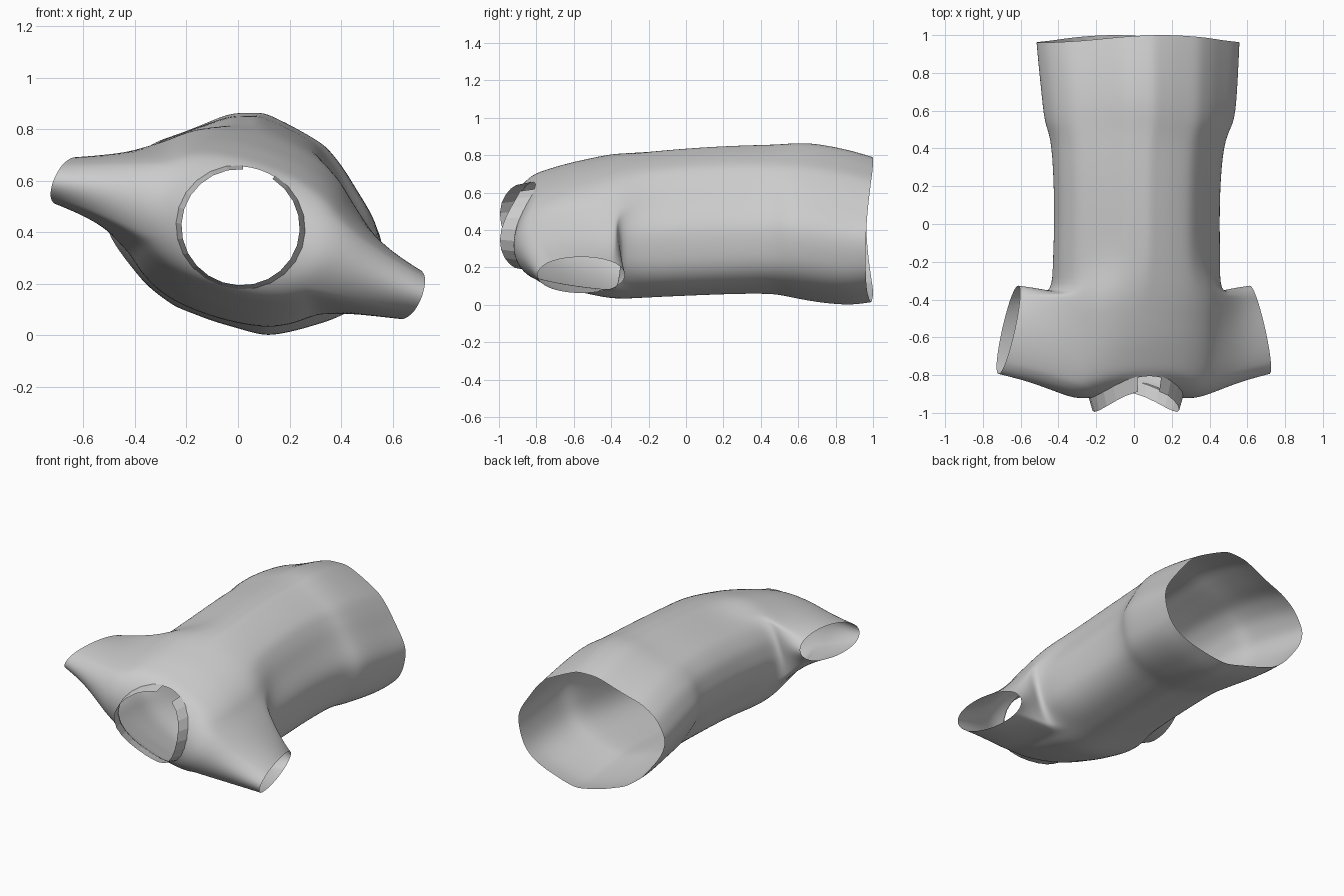
import bpy, bmesh, math
from mathutils import Vector

if "Cube" in bpy.data.objects:
    bpy.data.objects.remove(bpy.data.objects["Cube"])

N = 48                        # columns around the body
TILT = math.radians(-18)      # roll of the shoulder line
U = Vector((math.cos(TILT), 0, math.sin(TILT)))
V = Vector((-math.sin(TILT), 0, math.cos(TILT)))
C = Vector((0.01, 0, 0.42))

# cross-section of the waist / hem, (x, z)
PROFILE = [(.56, .36), (.55, .43), (.48, .54), (.41, .65), (.34, .73), (.2, .81),
           (.1, .86), (-.04, .86), (-.13, .82), (-.25, .77), (-.36, .735),
           (-.46, .65), (-.52, .52), (-.5, .42), (-.43, .31), (-.35, .2),
           (-.25, .12), (-.1, .06), (.1, 0), (.2, .015), (.35, .06), (.46, .11), (.53, .21)]


def profile_at(ang):
    """Point where a ray from the profile centre meets the outline, scaled to -1..1."""
    d = Vector((math.cos(ang), math.sin(ang)))
    pts = [Vector((x - .02, z - .43)) for x, z in PROFILE]
    for p, q in zip(pts, pts[1:] + pts[:1]):
        cp, cq = d.x * p.y - d.y * p.x, d.x * q.y - d.y * q.x
        if cp <= 0 < cq and d.dot(p + q) > 0:
            h = p.lerp(q, cp / (cp - cq))
            return h.x / .54, h.y / .43
    return 0, 0


def angle(i):
    return 2 * math.pi * i / N


def boxy(ang, amount):
    return 1 + amount * math.sin(2 * ang) ** 2


def waist_ring(ys, yf, x0, x1, z0, z1, box):
    out = []
    for i in range(N):
        px, pz = profile_at(angle(i) + TILT)
        k = boxy(angle(i) + TILT, box)
        y = ys + (yf - ys) * math.sin(angle(i)) ** 2
        out.append(Vector(((x0 + x1) / 2 + px * k * (x1 - x0) / 2, y,
                           (z0 + z1) / 2 + pz * k * (z1 - z0) / 2)))
    return out


def shoulder_ring(ys, yf, a, b, lean, box=0):
    out = []
    for i in range(N):
        s, c = math.sin(angle(i)), math.cos(angle(i))
        p = C + (U * a * c + V * b * s) * boxy(angle(i), box)
        p.y = ys + (yf - ys) * s * s + lean * s
        out.append(p)
    return out


def finish(name, bm, levels):
    bmesh.ops.delete(bm, geom=[v for v in bm.verts if not v.link_faces], context='VERTS')
    bmesh.ops.recalc_face_normals(bm, faces=bm.faces)
    me = bpy.data.meshes.new(name)
    bm.to_mesh(me)
    bm.free()
    ob = bpy.data.objects.new(name, me)
    bpy.context.collection.objects.link(ob)
    if levels:
        m = ob.modifiers.new("smooth", 'SUBSURF')
        m.levels = m.render_levels = levels
        for p in me.polygons:
            p.use_smooth = True
    return ob


# shirt body: waist rings from hem to chest, then shoulder rings up to the neck
waist = [(.96, 1.0, -.525, .565, .01, .79, 0), (.85, .87, -.515, .56, -.01, .83, 0),
         (.66, .66, -.495, .55, .015, .87, 0), (.53, .53, -.48, .535, .045, .86, .02),
         (.46, .46, -.445, .485, .06, .855, .04), (.25, .25, -.43, .46, .06, .85, .06),
         (0, 0, -.425, .455, .05, .835, .06), (-.22, -.22, -.435, .46, .04, .815, .06)]
shoulder = [(-.36, -.38, .45, .372, 0, .06), (-.5, -.5, .45, .342, 0, .06),
            (-.65, -.61, .45, .315, 0, .05), (-.8, -.7, .44, .283, .0, .04),
            (-.9, -.77, .41, .26, .005, .03), (-.925, -.80, .33, .245, .01),
            (-.92, -.815, .25, .235, .01)]
bm = bmesh.new()
rings = [waist_ring(*r) for r in waist] + [shoulder_ring(*r) for r in shoulder]
grid = [[bm.verts.new(p) for p in r] for r in rings]
R0, R1, K = len(waist), len(waist) + 4, 5      # sleeve hole rows and half-columns


def in_hole(r, i):
    return R0 <= r < R1 and any((i - c + K) % N < 2 * K for c in (0, N // 2))


for r in range(len(grid) - 1):
    for i in range(N):
        if not in_hole(r, i):
            j = (i + 1) % N
            bm.faces.new((grid[r][i], grid[r][j], grid[r + 1][j], grid[r + 1][i]))

# sleeves: stitched to each hole, ending in an open ellipse cuff
for side, col, centre, e2 in ((1, 0, (.665, -.56, .16), (.032, 0, .1)),
                              (-1, N // 2, (-.665, -.56, .6), (.035, 0, .095))):
    loop = ([(R0, k) for k in range(-K, K)] + [(r, K) for r in range(R0, R1)] +
            [(R1, k) for k in range(K, -K, -1)] + [(r, -K) for r in range(R1, R0, -1)])
    e1, e2, centre = Vector((-.052 * side, .235, 0)), Vector(e2), Vector(centre)
    base = [grid[r][(col + k) % N] for r, k in loop]
    ends = []
    for r, k in loop:
        ang = math.atan2(side * k / K, 1 - 2 * (r - R0) / (R1 - R0))
        ends.append(centre + e1 * math.cos(ang) + e2 * math.sin(ang))
    prev = base
    for f, g in ((.3, .36), (.62, .7), (1, 1)):  # along-sleeve and narrowing factors
        cur = []
        for b, e in zip(base, ends):
            p = b.co.lerp(e, g)
            p.x = b.co.x + (e.x - b.co.x) * f
            cur.append(bm.verts.new(p))
        n = len(cur)
        for i in range(n):
            j = (i + 1) % n
            bm.faces.new((prev[i], prev[j], cur[j], cur[i]))
        prev = cur
finish("shirt_body", bm, 2)

# collar: faceted open band round the neck with a gap at the top
bm = bmesh.new()
bands = [shoulder_ring(-.91, -.81, .255, .24, .01), shoulder_ring(-.995, -.885, .23, .225, .005)]
cols = list(range(0, N, 2))
lo, hi = [[bm.verts.new(b[i]) for i in cols] for b in bands]
for i in range(len(cols)):
    if i not in (5, 6):
        j = (i + 1) % len(cols)
        bm.faces.new((lo[i], lo[j], hi[j], hi[i]))
finish("collar", bm, 0)
